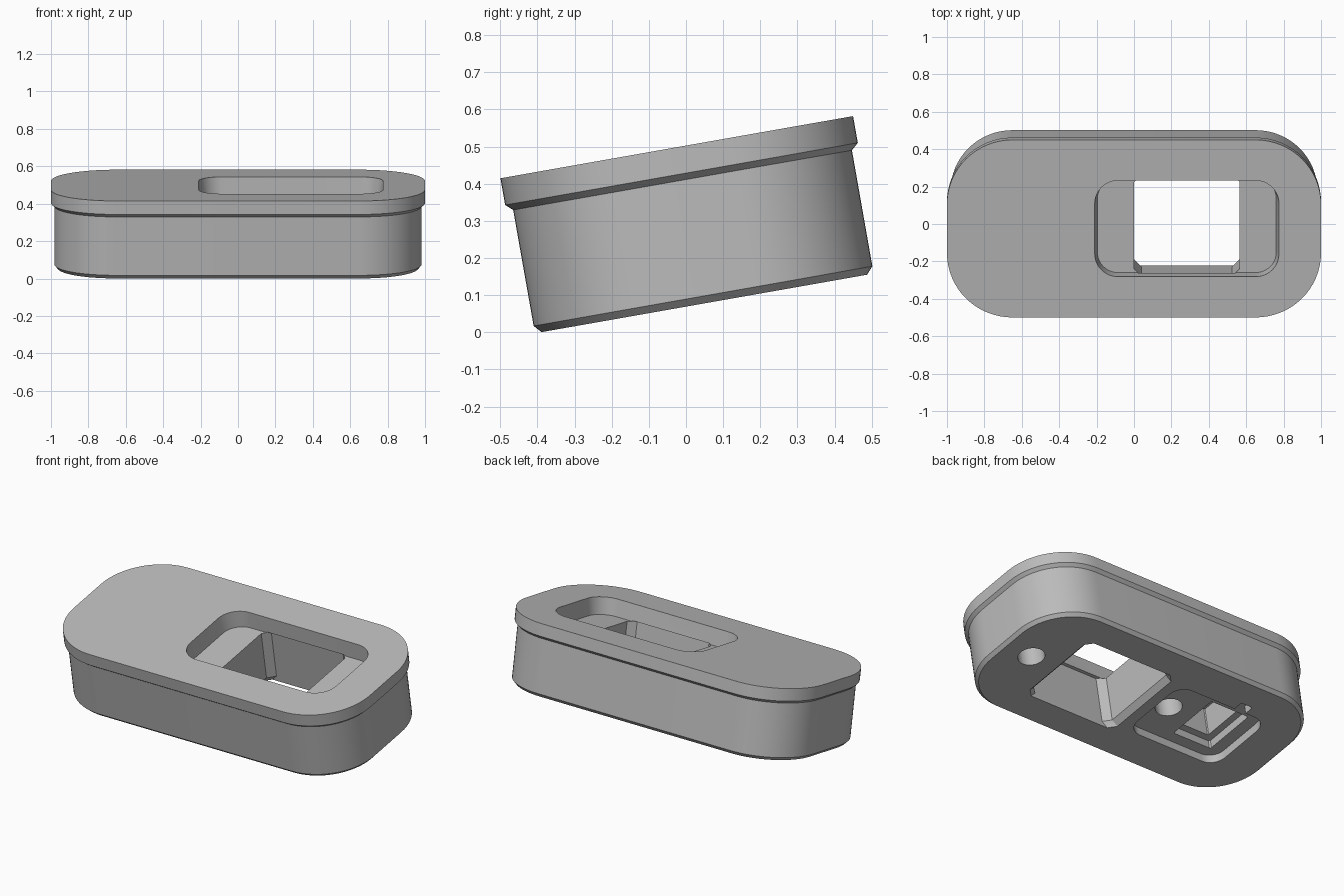
import bpy, bmesh
from math import cos, sin, pi, radians
from mathutils import Matrix

old = bpy.data.objects.get("Cube")
if old:
    bpy.data.objects.remove(old, do_unlink=True)

TILT = Matrix.Rotation(radians(10), 4, 'X')
MID = 0.062      # centre line of the housing before tilting
BOTTOM = 0.068   # underside height before tilting

grey = bpy.data.materials.new("plain grey")
grey.use_nodes = True
grey.diffuse_color = (0.5, 0.5, 0.5, 1)
bsdf = grey.node_tree.nodes["Principled BSDF"]
bsdf.inputs["Base Color"].default_value = (0.5, 0.5, 0.5, 1)
bsdf.inputs["Roughness"].default_value = 0.6


def rounded(cx, cy, hx, hy, r, steps):
    """Outline of a rectangle with round corners (one step gives a chamfer)."""
    pts = []
    for k, (sx, sy) in enumerate(((1, 1), (-1, 1), (-1, -1), (1, -1))):
        for i in range(steps + 1):
            a = (k + i / steps) * pi / 2
            pts.append((cx + sx * (hx - r) + r * cos(a),
                        cy + sy * (hy - r) + r * sin(a)))
    return pts


def loft(name, cx, cy, rings, steps=12):
    """Solid through rings of (height, half x, half y, corner radius)."""
    bm = bmesh.new()
    loops = [[bm.verts.new((x, y + MID, z))
              for x, y in rounded(cx, cy, hx, hy, r, steps)]
             for z, hx, hy, r in rings]
    n = len(loops[0])
    for low, high in zip(loops, loops[1:]):
        for i in range(n):
            j = (i + 1) % n
            bm.faces.new((low[i], low[j], high[j], high[i]))
    bm.faces.new(loops[0][::-1])
    bm.faces.new(loops[-1])
    bm.transform(TILT)
    bmesh.ops.recalc_face_normals(bm, faces=bm.faces)
    mesh = bpy.data.meshes.new(name)
    bm.to_mesh(mesh)
    bm.free()
    mesh.materials.append(grey)
    obj = bpy.data.objects.new(name, mesh)
    bpy.context.collection.objects.link(obj)
    return obj


# Housing with chamfered base and overhanging top flange
housing = loft("housing", 0, 0, [
    (BOTTOM, 0.962, 0.445, 0.313),
    (0.088, 0.981, 0.463, 0.331),
    (0.405, 0.981, 0.463, 0.331),
    (0.422, 1.0, 0.482, 0.35),
    (0.495, 1.0, 0.482, 0.35)], 16)

JACK = 0.2825
cutters = [
    # Shallow rounded recess in the top
    loft("top_recess", JACK, 0, [(0.395, 0.478, 0.256, 0.11),
                                 (0.495, 0.4925, 0.261, 0.125),
                                 (0.6, 0.4925, 0.261, 0.125)]),
    # Through opening with chamfered corners and a flared lower lip
    loft("socket_opening", JACK, 0, [(0, 0.32, 0.275, 0.04),
                                     (BOTTOM, 0.315, 0.275, 0.04),
                                     (0.1, 0.2825, 0.275, 0.04),
                                     (0.4, 0.2825, 0.275, 0.04)], 1),
    # Underside pocket with its cable notch
    loft("pocket", -0.415, 0, [(0, 0.315, 0.23, 0.09),
                               (0.12, 0.315, 0.23, 0.09)], 8),
    loft("cable_notch", -0.535, 0.2, [(0, 0.04, 0.09, 0.01),
                                      (0.118, 0.04, 0.09, 0.01)], 2),
    # Stepped square well inside the pocket
    loft("well_step", -0.522, 0, [(0, 0.133, 0.165, 0.008),
                                  (0.17, 0.133, 0.165, 0.008)], 1),
    loft("well", -0.522, 0, [(0, 0.09, 0.125, 0.005),
                             (0.35, 0.09, 0.125, 0.005)], 1),
]
# Pair of blind screw holes either side of the socket
for side in (-1, 1):
    cutters.append(loft("screw_hole", JACK + side * 0.5, 0,
                        [(0, 0.076, 0.076, 0.0759),
                         (0.33, 0.076, 0.076, 0.0759)], 8))

bpy.ops.object.select_all(action='DESELECT')
bpy.context.view_layer.objects.active = housing
housing.select_set(True)
for cutter in cutters:
    cutter.hide_render = True
    mod = housing.modifiers.new(cutter.name, 'BOOLEAN')
    mod.operation = 'DIFFERENCE'
    mod.solver = 'EXACT'
    mod.object = cutter
    bpy.ops.object.modifier_apply(modifier=mod.name)
    bpy.data.objects.remove(cutter, do_unlink=True)

bpy.ops.object.shade_smooth_by_angle(angle=radians(25))
